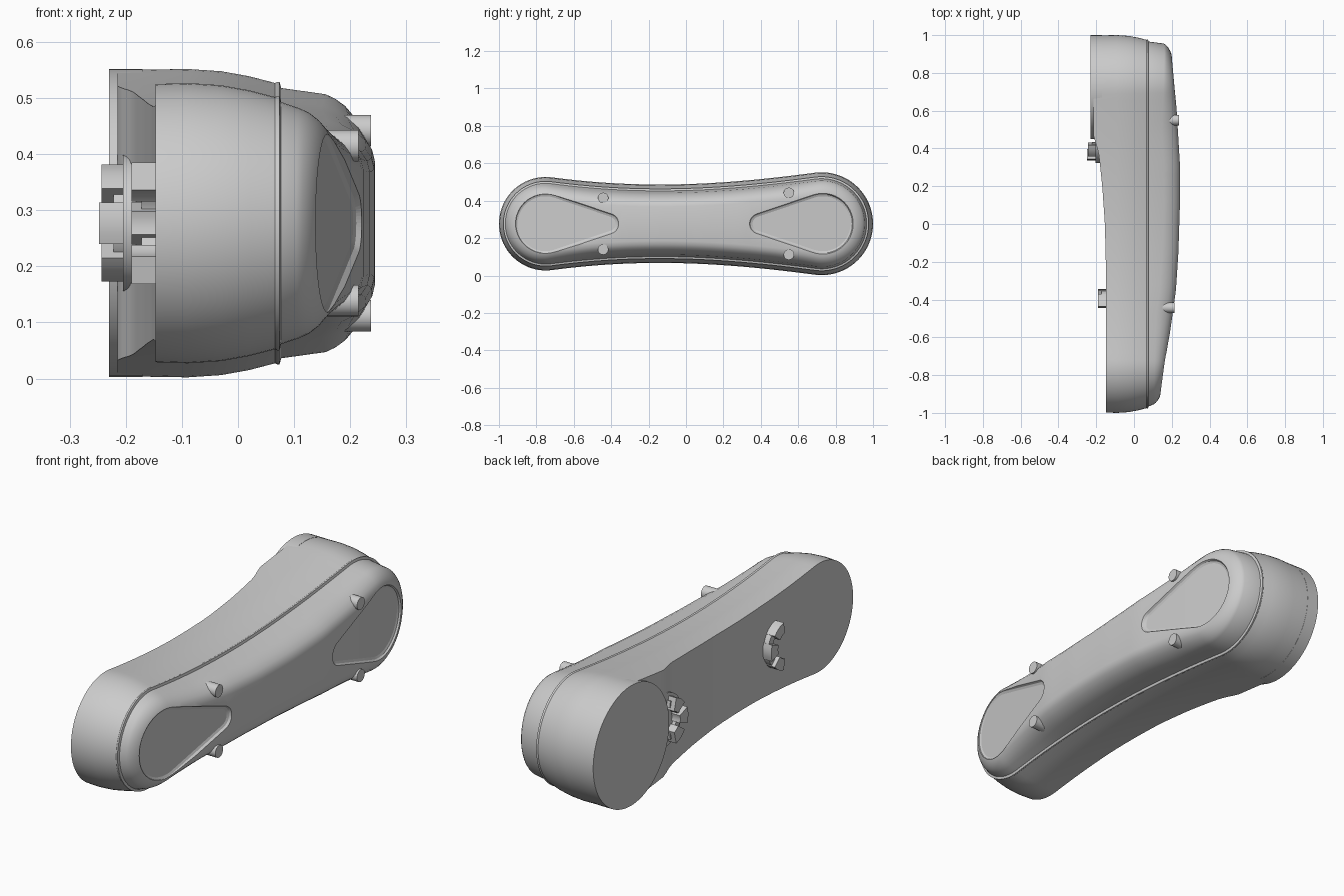
import bpy, bmesh
from math import sin, cos, pi, radians, asin

if "Cube" in bpy.data.objects:
    bpy.data.objects.remove(bpy.data.objects["Cube"])

CZ = 0.277  # height of the symmetry line


def interp(pts):
    def f(y):
        if y <= pts[0][0]:
            return pts[0][1]
        for (a, p), (b, q) in zip(pts, pts[1:]):
            if y <= b:
                return p + (q - p) * (y - a) / (b - a)
        return pts[-1][1]
    return f


front = interp([(-1, .132), (-.9, .145), (-.35, .222), (-.15, .235), (.1, .243),
                (.3, .244), (.6, .226), (.9, .2), (1, .187)])
back = interp([(-.3, -.147), (0, -.154), (.2, -.168), (.36, -.185), (.41, -.196), (.46, -.215)])
shoulder = interp([(-.95, .4), (-.5, 1), (.5, 1), (.95, .4)])


def finish(ob, angle=32):
    bpy.ops.object.select_all(action='DESELECT')
    ob.select_set(True)
    bpy.context.view_layer.objects.active = ob
    bpy.ops.object.shade_smooth_by_angle(angle=radians(angle))
    return ob


def from_bmesh(name, bm):
    bmesh.ops.recalc_face_normals(bm, faces=bm.faces)
    me = bpy.data.meshes.new(name)
    bm.to_mesh(me)
    bm.free()
    ob = bpy.data.objects.new(name, me)
    bpy.context.collection.objects.link(ob)
    return ob


def loft(name, upper, layers):
    """Mirror an upper-half outline in z and stack (x function, inset) layers."""
    loop = upper + [(y, -h) for y, h in upper[-2:0:-1]]
    m = len(loop)
    bm = bmesh.new()
    rings = []
    for xf, d in layers:
        ring = []
        for i, (y, h) in enumerate(loop):
            (ya, ha), (yb, hb) = loop[i - 1], loop[(i + 1) % m]
            ty, th = yb - ya, hb - ha
            n = (ty * ty + th * th) ** .5
            py, ph = y + th / n * d, h - ty / n * d
            ring.append(bm.verts.new((xf(py), py, CZ + ph)))
        rings.append(ring)
    for a, b in zip(rings, rings[1:]):
        for i in range(m):
            j = (i + 1) % m
            bm.faces.new((a[i], a[j], b[j], b[i]))
    for r in (rings[0], rings[-1]):
        for i in range(m // 2):
            quad = [r[i], r[i + 1], r[(m - i - 1) % m], r[(m - i) % m]]
            bm.faces.new(list(dict.fromkeys(quad)))
    return from_bmesh(name, bm)


def arc(cy, r, a0, a1, n):
    return [(cy + r * cos(a0 + (a1 - a0) * i / n), max(0, r * sin(a0 + (a1 - a0) * i / n)))
            for i in range(n + 1)]


def cylinder(name, x0, x1, y, z, r, n=32):
    bpy.ops.mesh.primitive_cylinder_add(vertices=n, radius=r, depth=x1 - x0,
                                        location=((x0 + x1) / 2, y, z), rotation=(0, pi / 2, 0))
    ob = bpy.context.object
    ob.name = name
    return finish(ob)


# Dog-bone outline: two round ends joined by a waisted curve
t = radians(82.5)
small_end = arc(-.75, .25, pi, t, 20)
big_end = arc(.725, .275, pi - t, 0, 20)
p0, p3 = small_end[-1], big_end[0]
p1 = (p0[0] + .5 * sin(t), p0[1] - .5 * cos(t))
p2 = (p3[0] - .5 * sin(t), p3[1] - .5 * cos(t))
waist = []
for i in range(1, 40):
    u = i / 40
    w = ((1 - u) ** 3, 3 * u * (1 - u) ** 2, 3 * u * u * (1 - u), u ** 3)
    waist.append(tuple(sum(k * p[c] for k, p in zip(w, (p0, p1, p2, p3))) for c in (0, 1)))
outline = small_end + waist + big_end


def at(x):
    return lambda y: x


def rim(drop):
    return lambda y: front(y) - drop * shoulder(y)


# Arm shell with the seam lip and rounded front shoulder
body = loft("arm_body", outline, [
    (back, .002), (at(-.09), 0), (at(-.03), .004), (at(.02), .013), (at(.066), .025),
    (at(.07), .023), (at(.074), .023), (at(.077), .034), (rim(.085), .045),
    (rim(.06), .053), (rim(.035), .066), (rim(.016), .082), (rim(.005), .098), (front, .118)])

# Teardrop recesses sunk into the front face
R, r, cy, ty = .163, .055, -.752, -.415
ta = pi / 2 - asin((R - r) / (ty - cy))
drop_a, drop_b = arc(cy, R, pi, ta, 20), arc(ty, r, ta, 0, 10)
(ya, ha), (yb, hb) = drop_a[-1], drop_b[0]
side = [(ya + (yb - ya) * i / 8, ha + (hb - ha) * i / 8) for i in range(1, 8)]
drop = drop_a + side + drop_b
mirrored = [(-y - .02, h) for y, h in reversed(drop)]
for name, shape in (("small_recess_cutter", drop), ("big_recess_cutter", mirrored)):
    cutter = loft(name, shape, [(lambda y: front(y) - .013, .016), (lambda y: front(y) - .009, .006),
                                (front, 0), (lambda y: front(y) + .05, 0)])
    cutter.hide_render = True
    cutter.hide_set(True)
    mod = body.modifiers.new(name, 'BOOLEAN')
    mod.object = cutter
    mod.solver = 'EXACT'
finish(body)

# Round mounting boss behind the big end
cylinder("mounting_boss", -.23, -.17, .725, CZ, .2745, 96)

# Pins on the front shoulders
for end, y, dz, tip in (("small", -.443, .138, .215), ("big", .55, .165, .237)):
    for s in (-1, 1):
        cylinder(f"{end}_end_pin_{'upper' if s > 0 else 'lower'}", .08, tip, y, CZ + s * dz, .028)


def sector(name, x0, x1, cy, r0, r1, a0, a1, n):
    """Ring segment in the y-z plane, extruded along x."""
    bm = bmesh.new()
    rows = []
    for i in range(n + 1):
        a = radians(a0 + (a1 - a0) * i / n)
        rows.append([bm.verts.new((x, cy + q * cos(a), CZ + q * sin(a)))
                     for x, q in ((x0, r0), (x1, r0), (x1, r1), (x0, r1))])
    for a, b in zip(rows, rows[1:]):
        for k in range(4):
            bm.faces.new((a[k], a[(k + 1) % 4], b[(k + 1) % 4], b[k]))
    bm.faces.new(rows[0])
    bm.faces.new(rows[-1])
    return finish(from_bmesh(name, bm))


# Curved clip on the back of the small end: three blocks on a thin band
sector("small_end_clip_band", -.172, -.13, -.455, .075, .107, -78, 78, 16)
for i, a in enumerate((-60, 0, 60)):
    sector(f"small_end_clip_block_{i + 1}", -.19, -.13, -.455, .06, .11, a - 20, a + 20, 4)

# Round socket plate and toothed connector beside the boss
cylinder("socket_plate", -.205, -.15, .445, CZ, .122, 48)
sector("connector_band", -.222, -.18, .445, .06, .09, 100, 260, 16)
for i, a in enumerate((125, 180, 235)):
    sector(f"connector_tooth_{i + 1}", -.248 if a == 180 else -.243, -.18, .445, .05, .108, a - 20, a + 20, 4)
